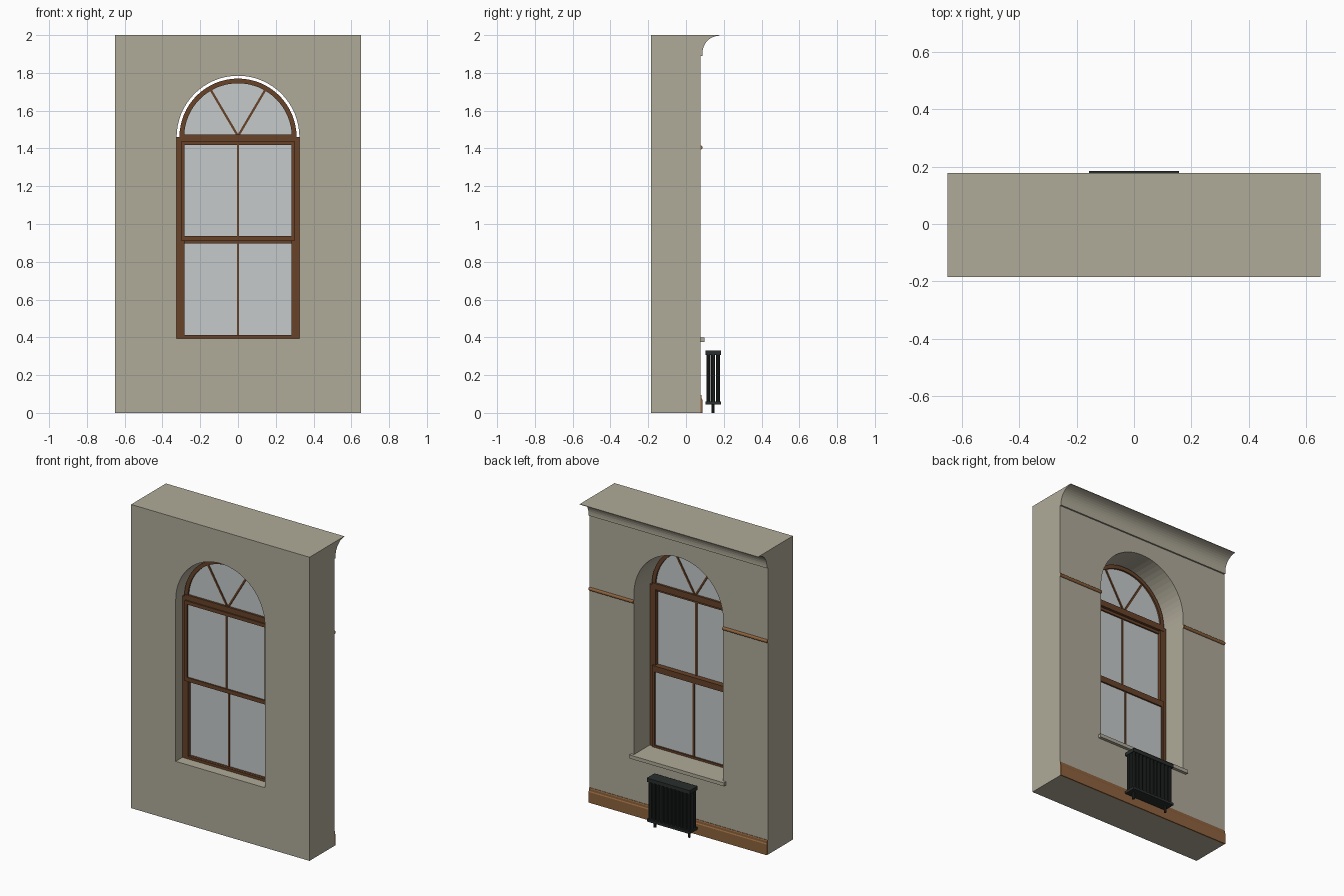
import bpy, bmesh
from math import sin, cos, pi, radians
from mathutils import Matrix, Vector

if "Cube" in bpy.data.objects:
    bpy.data.objects.remove(bpy.data.objects["Cube"], do_unlink=True)


def material(name, rgb):
    m = bpy.data.materials.new(name)
    m.use_nodes = True
    m.diffuse_color = (*rgb, 1)
    bsdf = next(n for n in m.node_tree.nodes if n.type == 'BSDF_PRINCIPLED')
    bsdf.inputs["Base Color"].default_value = (*rgb, 1)
    bsdf.inputs["Roughness"].default_value = 0.7
    return m


PLASTER = material("beige plaster", (0.43, 0.40, 0.315))
DARK_WOOD = material("dark brown wood", (0.135, 0.055, 0.022))
TRIM_WOOD = material("warm brown trim", (0.27, 0.125, 0.047))
GLASS = material("pale grey glass", (0.56, 0.585, 0.595))
IRON = material("black iron", (0.022, 0.027, 0.026))


def finish(name, bm, mat):
    bmesh.ops.recalc_face_normals(bm, faces=bm.faces)
    me = bpy.data.meshes.new(name)
    bm.to_mesh(me)
    bm.free()
    me.materials.append(mat)
    ob = bpy.data.objects.new(name, me)
    bpy.context.collection.objects.link(ob)
    return ob


def prism(name, loops, start, end, mat, along='Y'):
    """Fill outlines (later loops are holes) and extrude along Y or X."""
    bm = bmesh.new()
    for loop in loops:
        vs = [bm.verts.new((a, start, z) if along == 'Y' else (start, a, z)) for a, z in loop]
        for i, v in enumerate(vs):
            bm.edges.new((vs[i - 1], v))
    bmesh.ops.triangle_fill(bm, edges=bm.edges[:], use_beauty=True)
    out = bmesh.ops.extrude_face_region(bm, geom=bm.faces[:], use_keep_orig=True)
    d = end - start
    bmesh.ops.translate(bm, verts=[g for g in out["geom"] if isinstance(g, bmesh.types.BMVert)],
                        vec=(0, d, 0) if along == 'Y' else (d, 0, 0))
    return finish(name, bm, mat)


def box(name, lo, hi, mat):
    lo, hi = Vector(lo), Vector(hi)
    bm = bmesh.new()
    bmesh.ops.create_cube(bm, size=1, matrix=Matrix.Translation((lo + hi) / 2)
                          @ Matrix.Diagonal((*(hi - lo), 1)))
    return finish(name, bm, mat)


def rect(x0, x1, z0, z1):
    return [(x0, z0), (x1, z0), (x1, z1), (x0, z1)]


def arc(r, n=32):
    return [(r * cos(pi * i / n), SPRING + r * sin(pi * i / n)) for i in range(n + 1)]


# Main dimensions
W, INNER, OUTER = 0.65, 0.077, -0.184
HALF, SILL, SPRING = 0.325, 0.395, 1.46
PANE = 0.283

# Wall with arched opening
opening = [(-HALF, SILL), (HALF, SILL)] + arc(HALF)
prism("wall", [rect(-W, W, 0, 2), opening], OUTER, INNER, PLASTER)

# Cove cornice along the inner top edge
cove = [(0.178 - 0.091 * cos(pi / 2 * i / 10), 1.905 + 0.092 * sin(pi / 2 * i / 10))
        for i in range(11)]
prism("cornice", [[(INNER, 1.89), (0.087, 1.89)] + cove + [(0.178, 2), (INNER, 2)]],
      -W, W, PLASTER, 'X')

# Skirting board with stepped top
prism("skirting_board", [[(INNER, 0), (0.087, 0), (0.087, 0.07), (0.083, 0.076),
                          (0.083, 0.09), (0.08, 0.096), (INNER, 0.096)]],
      -W, W, TRIM_WOOD, 'X')

# Picture rail on each side of the opening
rail = [(INNER + 0.011 * sin(pi * i / 6), 1.405 - 0.011 * cos(pi * i / 6)) for i in range(7)]
for side, x0, x1 in (("right", -W, -HALF), ("left", HALF, W)):
    prism("picture_rail_" + side, [rail], x0, x1, TRIM_WOOD, 'X')

# Inner window sill
box("window_sill", (-0.345, -0.09, 0.376), (0.345, 0.097, 0.399), PLASTER)

# Fixed window frame: jambs, bottom rail, transom and arch
F0, F1 = -0.115, -0.087
for side, s in (("right", -1), ("left", 1)):
    xs = sorted((s * PANE, s * HALF))
    box("jamb_" + side, (xs[0], F0, SILL), (xs[1], F1, SPRING), DARK_WOOD)
box("frame_bottom", (-PANE, F0, SILL), (PANE, F1, 0.412), DARK_WOOD)
box("transom", (-0.308, F0 - 0.003, 1.435), (0.308, F1 + 0.003, 1.475), DARK_WOOD)
prism("arch_frame", [arc(0.31) + arc(0.285)[::-1]], F0, F1, DARK_WOOD)

# Fanlight glass and its two radial bars
prism("fanlight_glass", [arc(0.29)], -0.104, -0.098, GLASS)
for side, angle in (("right", 120), ("left", 60)):
    d = Vector((cos(radians(angle)), sin(radians(angle))))
    n = Vector((-d.y, d.x)) * 0.006
    foot, tip = Vector((0, SPRING + 0.005)), Vector((0, SPRING)) + d * 0.288
    prism("fan_bar_" + side, [[foot + n, tip + n, tip - n, foot - n]],
          -0.11, -0.092, DARK_WOOD)

# Sliding sashes: the upper one sits outside the lower one
for name, z0, z1, g0, g1, y0, y1 in (("upper", 0.91, 1.44, 0.936, 1.417, -0.126, -0.101),
                                     ("lower", 0.40, 0.936, 0.413, 0.897, -0.101, -0.074)):
    prism(name + "_sash", [rect(-0.3, 0.3, z0, z1), rect(-PANE, PANE, g0, g1)], y0, y1, DARK_WOOD)
    mid = (y0 + y1) / 2
    box(name + "_glass", (-PANE, mid - 0.003, g0), (PANE, mid + 0.003, g1), GLASS)
    box(name + "_glazing_bar", (-0.006, mid - 0.009, g0), (0.006, mid + 0.009, g1), DARK_WOOD)

# Radiator: headers, column grid and feet
RY = 0.144
box("radiator_top", (-0.157, RY - 0.04, 0.306), (0.157, RY + 0.04, 0.33), IRON)
box("radiator_bottom", (-0.157, RY - 0.04, 0.044), (0.157, RY + 0.04, 0.06), IRON)


def posts(name, places, z0, z1, r):
    bm = bmesh.new()
    for x, y in places:
        bmesh.ops.create_cone(bm, cap_ends=True, segments=10, radius1=r, radius2=r, depth=z1 - z0,
                              matrix=Matrix.Translation((x, y, (z0 + z1) / 2)))
    finish(name, bm, IRON)


posts("radiator_columns", [((i - 5) * 0.0285, RY + j * 0.025) for i in range(11) for j in (-1, 0, 1)],
      0.055, 0.31, 0.0105)
posts("radiator_feet", [(-0.125, RY), (0.125, RY)], 0, 0.05, 0.008)
